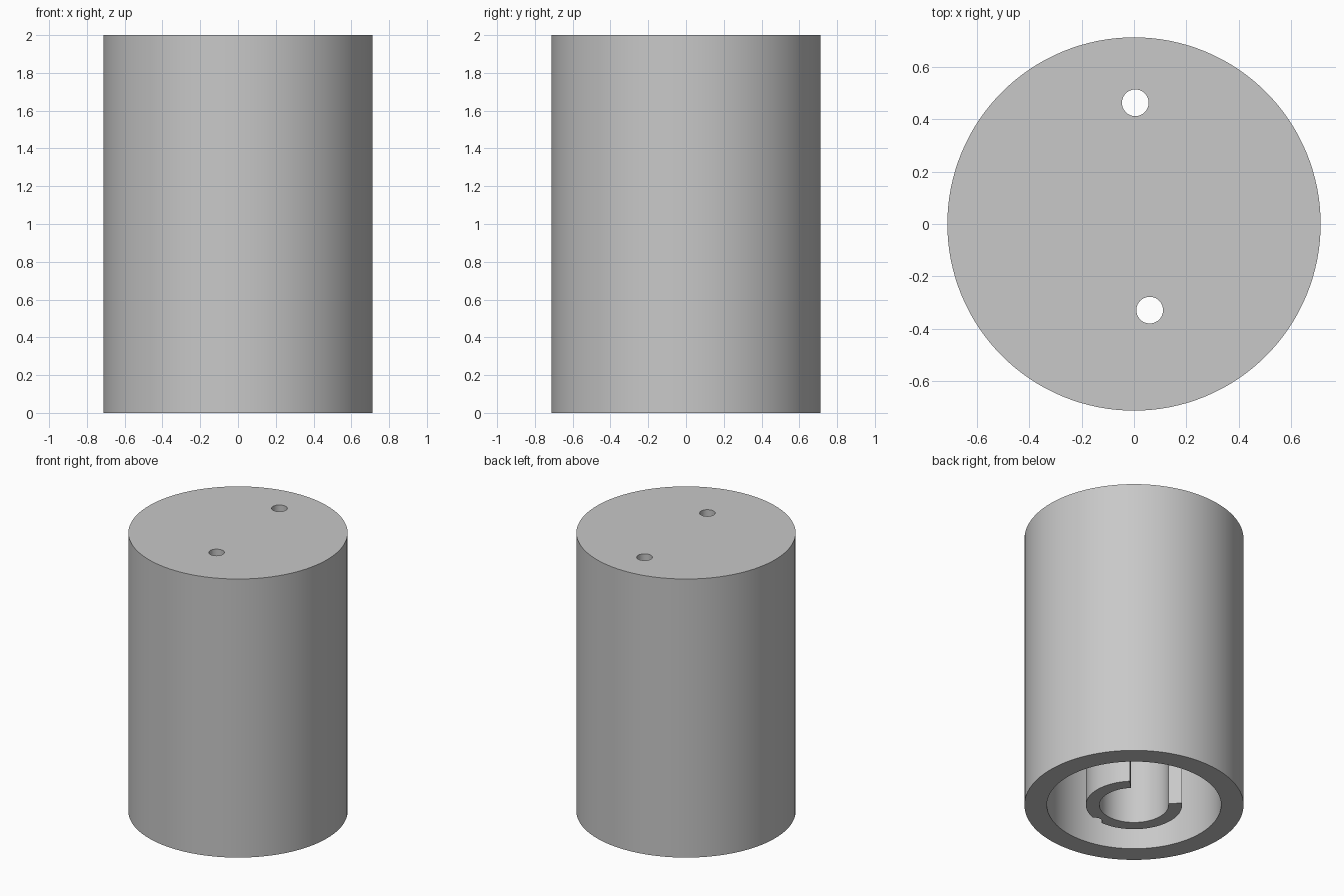
import bpy, bmesh, math

cube = bpy.data.objects.get("Cube")
if cube:
    bpy.data.objects.remove(cube, do_unlink=True)

HEIGHT, CAP = 2.0, 0.15
OUTER, INNER = 0.713, 0.567
TUBE_OUTER, TUBE_BORE = 0.313, 0.225
CEILING = HEIGHT - CAP
SIDES = 128

grey = bpy.data.materials.new("plain grey")
grey.use_nodes = True
colour = (0.58, 0.58, 0.58, 1)
grey.diffuse_color = colour
grey.node_tree.nodes["Principled BSDF"].inputs["Base Color"].default_value = colour


def lathe(name, profile, start=0, sweep=360, steps=SIDES):
    """Spin a closed (radius, z) profile around z; partial sweeps get flat ends."""
    bm = bmesh.new()
    full = sweep == 360
    rings = []
    for i in range(steps if full else steps + 1):
        a = math.radians(start + sweep * i / steps)
        rings.append([bm.verts.new((r * math.cos(a), r * math.sin(a), z))
                      for r, z in profile])
    n = len(profile)
    pairs = list(zip(rings, rings[1:]))
    if full:
        pairs.append((rings[-1], rings[0]))
    for a, b in pairs:
        for j in range(n):
            k = (j + 1) % n
            bm.faces.new((a[j], b[j], b[k], a[k]))
    if not full:
        bm.faces.new(rings[0])
        bm.faces.new(rings[-1])
    # Close the axis and turn the centre fans into solid discs
    bmesh.ops.remove_doubles(bm, verts=bm.verts, dist=1e-5)
    bmesh.ops.recalc_face_normals(bm, faces=bm.faces)
    mesh = bpy.data.meshes.new(name)
    bm.to_mesh(mesh)
    bm.free()
    obj = bpy.data.objects.new(name, mesh)
    bpy.context.collection.objects.link(obj)
    mesh.materials.append(grey)
    return obj


def activate(obj):
    bpy.ops.object.select_all(action='DESELECT')
    obj.select_set(True)
    bpy.context.view_layer.objects.active = obj


def drill(obj, x, y, radius=0.051):
    """Cut a vertical round hole through the whole height."""
    bpy.ops.mesh.primitive_cylinder_add(vertices=40, radius=radius, depth=HEIGHT * 2,
                                        location=(x, y, HEIGHT / 2))
    cutter = bpy.context.object
    cutter.hide_render = True
    activate(obj)
    mod = obj.modifiers.new("hole", 'BOOLEAN')
    mod.operation, mod.solver, mod.object = 'DIFFERENCE', 'EXACT', cutter
    bpy.ops.object.modifier_apply(modifier=mod.name)
    bpy.data.objects.remove(cutter, do_unlink=True)


# Outer housing: thick wall, closed top, open bottom
housing = lathe("housing", [(0, HEIGHT), (OUTER, HEIGHT), (OUTER, 0),
                            (INNER, 0), (INNER, CEILING), (0, CEILING)])

# Inner tube hanging from the cap, with the quarter towards the back left open
tube = lathe("inner_tube", [(TUBE_BORE, 0), (TUBE_OUTER, 0),
                            (TUBE_OUTER, CEILING + 0.01), (TUBE_BORE, CEILING + 0.01)],
             start=135, sweep=270, steps=96)

# Two holes in the cap; the front one also grooves the tube wall
drill(housing, 0.005, 0.463)
for part in (housing, tube):
    drill(part, 0.06, -0.329)

for part in (housing, tube):
    activate(part)
    bpy.ops.object.shade_smooth_by_angle(angle=math.radians(30))
